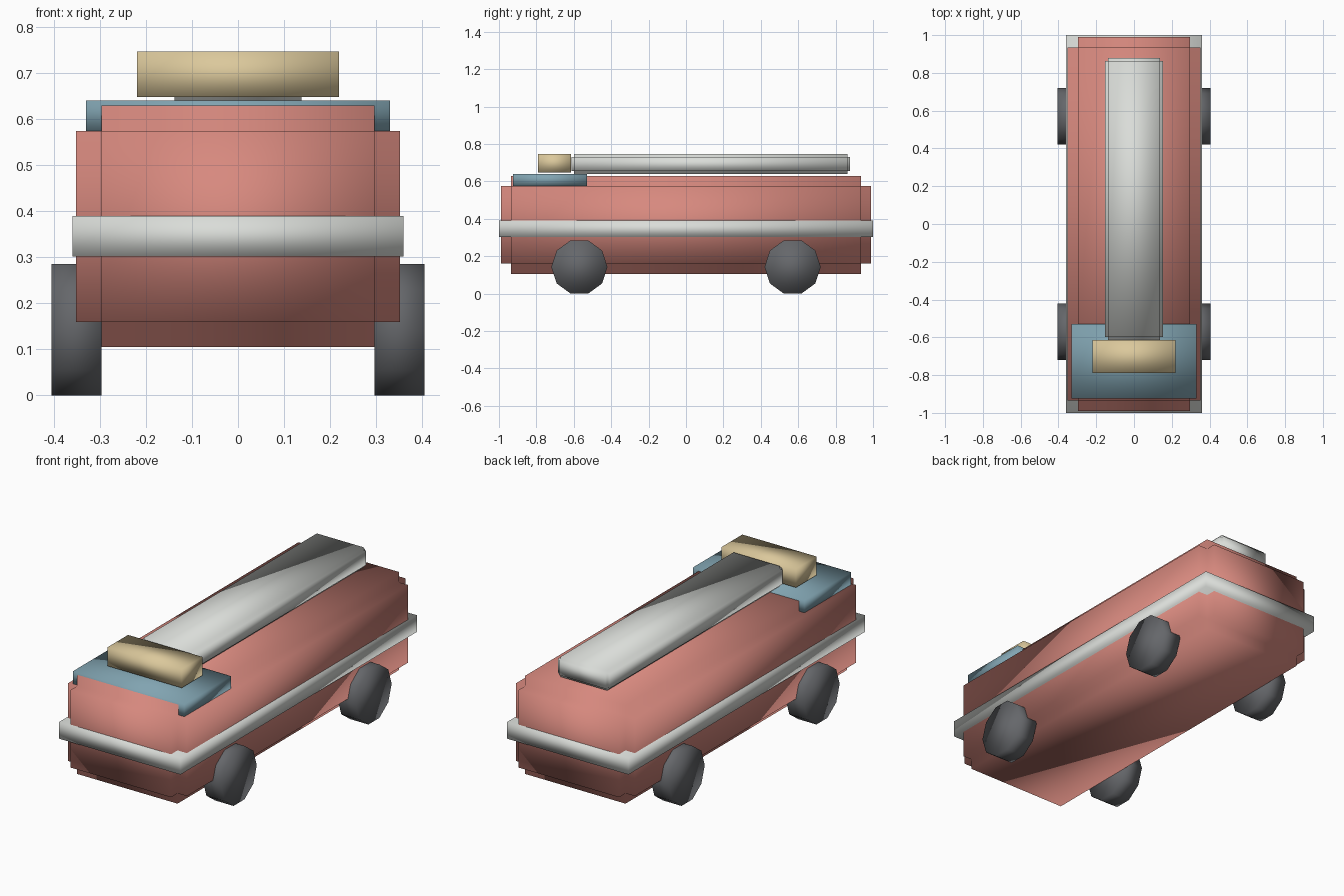
import bpy
import math

cube = bpy.data.objects.get("Cube")
if cube:
    bpy.data.objects.remove(cube, do_unlink=True)


def material(name, rgb):
    mat = bpy.data.materials.new(name)
    mat.use_nodes = True
    color = (*rgb, 1)
    mat.diffuse_color = color
    mat.node_tree.nodes["Principled BSDF"].inputs["Base Color"].default_value = color
    return mat


coral = material("coral paint", (0.68, 0.25, 0.21))
silver = material("silver trim", (0.70, 0.72, 0.69))
blue = material("blue glass", (0.22, 0.37, 0.44))
cream = material("cream lamp", (0.71, 0.58, 0.33))
rubber = material("dark rubber", (0.13, 0.135, 0.145))


def finish(obj, name, mat):
    obj.name = name
    obj.data.materials.append(mat)
    obj.data.shade_smooth()
    return obj


def box(name, mat, x, y, z, notch=0):
    """Box between (min, max) pairs; notch cuts a square step along every edge."""
    spans = (x, y, z)
    bpy.ops.mesh.primitive_cube_add(size=1, location=[(a + b) / 2 for a, b in spans])
    obj = bpy.context.object
    obj.scale = [b - a for a, b in spans]
    bpy.ops.object.transform_apply(location=False, rotation=False, scale=True)
    if notch:
        bevel = obj.modifiers.new("stepped edges", 'BEVEL')
        bevel.width = notch
        bevel.segments = 2
        bevel.profile = 0
        bevel.limit_method = 'NONE'
        bpy.ops.object.modifier_apply(modifier=bevel.name)
    return finish(obj, name, mat)


# Body with stepped edges and the trim belt around it
box("body", coral, (-0.352, 0.352), (-0.99, 0.99), (0.105, 0.63), 0.055)
box("trim_belt", silver, (-0.36, 0.36), (-1, 1), (0.302, 0.39))

# Windscreen block, lamp and long roof panel
box("windscreen", blue, (-0.33, 0.33), (-0.925, -0.53), (0.575, 0.641))
box("roof_lamp", cream, (-0.22, 0.22), (-0.79, -0.615), (0.648, 0.747))
box("roof_panel", silver, (-0.153, 0.153), (-0.613, 0.878), (0.64, 0.747), 0.015)

# Ten-sided wheels with a flat resting on the ground
radius = 0.15
for side, x in (("left", 0.351), ("right", -0.351)):
    for end, y in (("front", -0.57), ("rear", 0.57)):
        bpy.ops.mesh.primitive_cylinder_add(
            vertices=10, radius=radius, depth=0.108,
            location=(x, y, radius * math.cos(math.pi / 10)),
            rotation=(0, math.pi / 2, 0))
        wheel = bpy.context.object
        wheel.rotation_euler = (math.pi / 2, 0, math.pi / 2)
        # Turn the ring so that a corner points forward
        for v in wheel.data.vertices:
            v.co.x, v.co.y = v.co.y, v.co.x
        wheel.data.flip_normals()
        finish(wheel, f"{end}_{side}_wheel", rubber)
